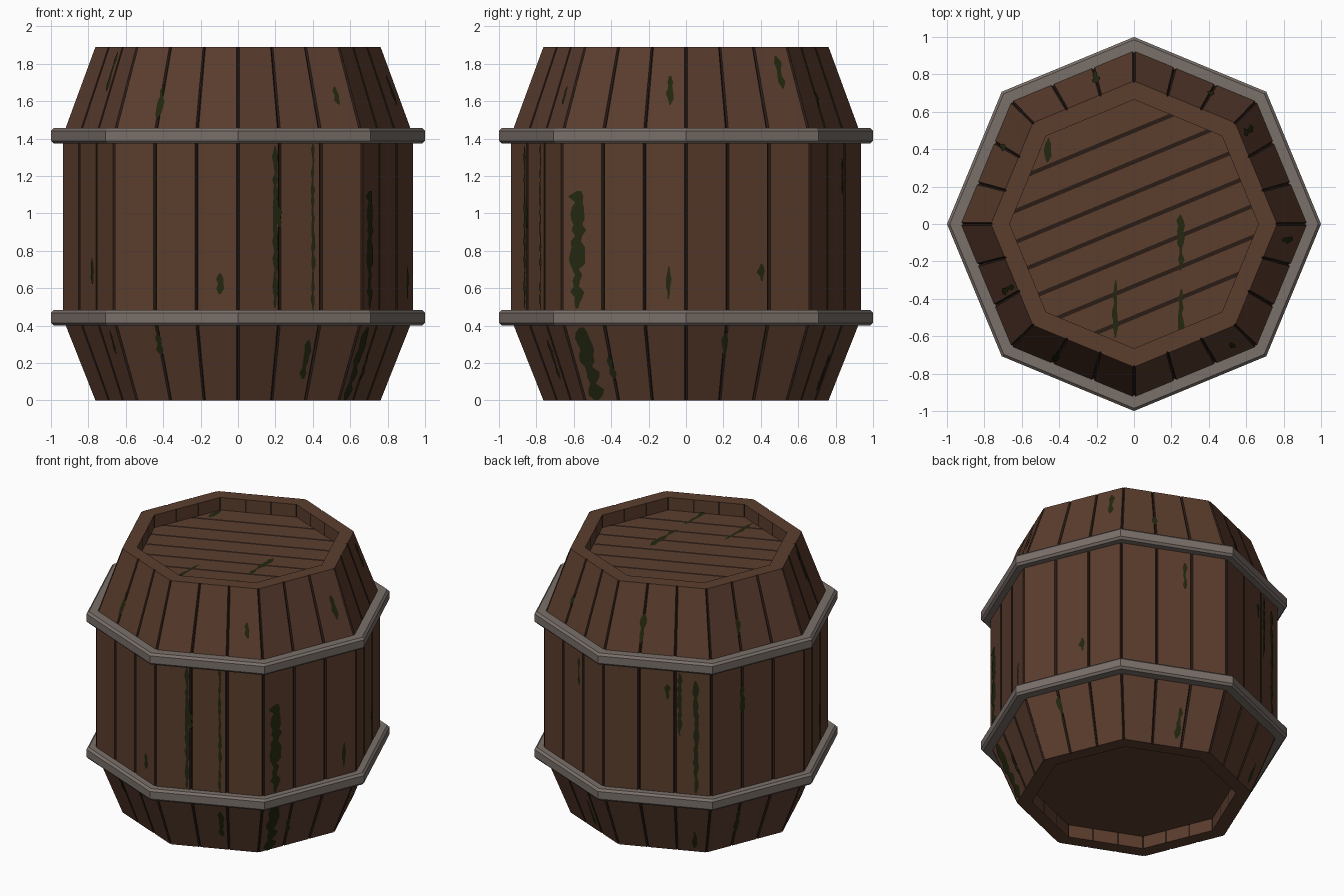
import bpy, bmesh, math, random
from mathutils import Vector

if "Cube" in bpy.data.objects:
    bpy.data.objects.remove(bpy.data.objects["Cube"])

random.seed(4)


def material(name, rgb):
    m = bpy.data.materials.new(name)
    m.diffuse_color = (*rgb, 1)
    m.use_nodes = True
    m.node_tree.nodes["Principled BSDF"].inputs["Base Color"].default_value = m.diffuse_color
    return m


WOOD = material("brown wood", (0.105, 0.047, 0.027))
GROOVE = material("dark groove", (0.024, 0.012, 0.008))
MOSS = material("dark moss", (0.016, 0.020, 0.0045))
IRON = material("grey iron", (0.195, 0.162, 0.144))

TOP, RIM, LIP, BELLY = 1.89, 0.765, 0.665, 0.94
LOW, HIGH, RECESS = 0.44, 1.415, 0.09


def finish(bm, name, mats):
    me = bpy.data.meshes.new(name)
    bm.to_mesh(me)
    bm.free()
    for m in mats:
        me.materials.append(m)
    ob = bpy.data.objects.new(name, me)
    bpy.context.collection.objects.link(ob)
    return ob


def octagon(k, t, r, z):
    """Point on side k of an octagon, t runs along that side."""
    a, b = math.radians(45 * k), math.radians(45 * (k + 1))
    p = Vector((math.cos(a), math.sin(a))).lerp(Vector((math.cos(b), math.sin(b))), t) * r
    return Vector((p.x, p.y, z))


# Staves: octagonal shell, three boards per side with narrow V grooves
w = 0.0125
ts = [max(0, min(1, i / 3 + s)) for i in range(3) for s in (0, w, 1 / 3 - w)]
profile = [(LIP, RECESS), (LIP, 0), (RIM, 0), (BELLY, LOW),
           (BELLY, HIGH), (RIM, TOP), (LIP, TOP), (LIP, TOP - RECESS)]
bm = bmesh.new()
rings = []
for r, z in profile:
    ring = []
    for k in range(8):
        for j, t in enumerate(ts):
            dent = 0.988 if j % 3 == 0 and r > LIP else 1
            ring.append(bm.verts.new(octagon(k, t, r * dent, z)))
    rings.append(ring)
n = len(rings[0])
for i in range(len(rings) - 1):
    for j in range(n):
        q = (j + 1) % n
        f = bm.faces.new((rings[i][j], rings[i][q], rings[i + 1][q], rings[i + 1][j]))
        f.material_index = int(j % 3 != 1 and i not in (1, 5))
finish(bm, "staves", [WOOD, GROOVE])

# Lid: eight boards with dark gaps; plain base board
bm = bmesh.new()
bm.faces.new([bm.verts.new(octagon(k, 0, LIP, TOP - RECESS)) for k in range(8)])
across = Vector((-math.sin(math.pi / 8), math.cos(math.pi / 8), 0))
gaps = [i * 0.1535 for i in range(-3, 4)]
for g in gaps:
    for s in (-0.011, 0.011):
        bmesh.ops.bisect_plane(bm, geom=bm.verts[:] + bm.edges[:] + bm.faces[:],
                               plane_co=across * (g + s), plane_no=across)
for f in bm.faces:
    d = f.calc_center_median().dot(across)
    f.material_index = int(any(abs(d - g) < 0.011 for g in gaps))
finish(bm, "lid", [WOOD, GROOVE])

bm = bmesh.new()
bm.faces.new([bm.verts.new(octagon(-k, 0, LIP, RECESS)) for k in range(8)])
finish(bm, "base", [WOOD])

# Iron hoops with chamfered outer edges
INNER, OUTER, HOOP, CHAMFER = 0.90, 1.0, 0.083, 0.015
half = [(INNER, 0), (OUTER - CHAMFER, 0), (OUTER, CHAMFER)]
section = half + [(r, HOOP - z) for r, z in reversed(half)]
for name, z0 in (("lower_hoop", 0.40), ("upper_hoop", 1.373)):
    bm = bmesh.new()
    loops = [[bm.verts.new(octagon(k, 0, r, z0 + z)) for k in range(8)] for r, z in section]
    for i, a in enumerate(loops):
        b = loops[(i + 1) % len(loops)]
        for k in range(8):
            q = (k + 1) % 8
            bm.faces.new((a[k], a[q], b[q], b[k]))
    finish(bm, name, [IRON])


# Moss: ragged thin streaks lying on the boards
def shell_radius(z):
    slope = (BELLY - RIM) / LOW
    return min(BELLY, RIM + slope * z, RIM + (TOP - z) * (BELLY - RIM) / (TOP - HIGH))


def streak(bm, place, start, end, width):
    rows = max(4, int((end - start) / 0.03))
    prev = None
    for i in range(rows + 1):
        v = start + (end - start) * i / rows
        h = width * random.uniform(0.2, 0.65) * (0.3 if i in (0, rows) else 1)
        c = random.uniform(-0.15, 0.15) * width
        cur = [bm.verts.new(place(c - h, v)), bm.verts.new(place(c + h, v))]
        if prev:
            bm.faces.new((prev[0], prev[1], cur[1], cur[0]))
        prev = cur


def side_streak(bm, k, t, lo, hi, width):
    def place(u, z):
        r = shell_radius(z)
        return octagon(k, t + u / (0.765 * r), r + 0.005, z)
    streak(bm, place, lo, hi, width)


bm = bmesh.new()
# long streaks: side, position along side, bottom, top, width
for patch in ((6, .30, .49, 1.36, .027), (6, .60, .48, 1.37, .02),
              (7, .13, .49, 1.12, .07), (7, .14, 0, .39, .07),
              (2, .71, .9, 1.35, .03), (2, .86, .5, 1.3, .035)):
    side_streak(bm, *patch)
# short scattered spots in the lower, middle and upper zones of every side
for k in range(8):
    for lo, hi in ((0, 0.38), (0.5, 1.35), (1.5, 1.87)):
        length = random.uniform(0.08, 0.22)
        z = random.uniform(lo, hi - length)
        side_streak(bm, k, random.choice((0.33, 0.6, 0.86)), z, z + length, 0.035)
# streaks on the lid
for x, lo, hi in ((-.46, .33, .46), (.25, -.58, -.35), (.25, -.25, .05), (-.1, -.61, -.3)):
    streak(bm, lambda u, y: Vector((x + u, y, TOP - RECESS + 0.004)), lo, hi, 0.03)
finish(bm, "moss", [MOSS])
